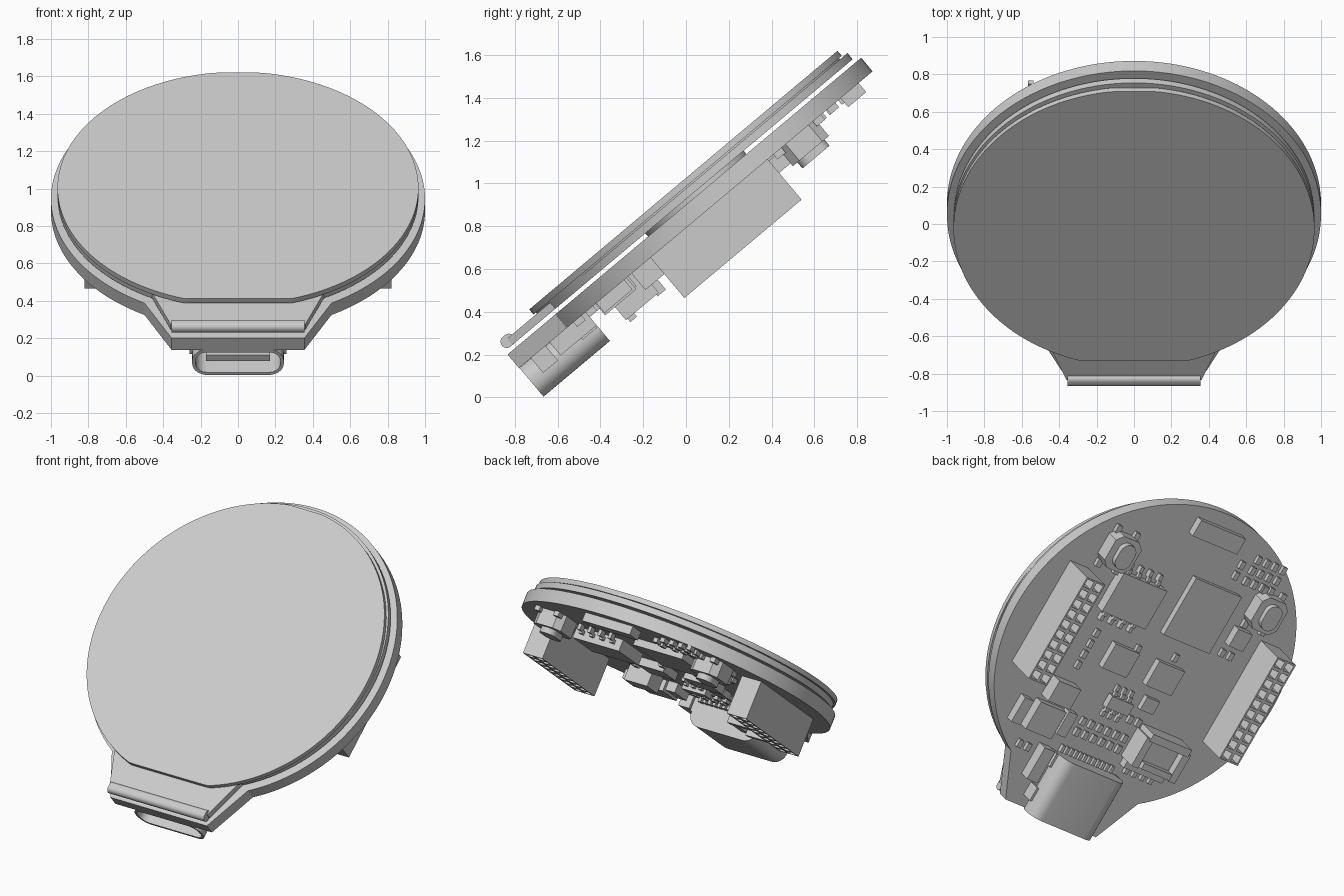
import bpy, bmesh, math
from mathutils import Matrix, Vector

cube = bpy.data.objects.get("Cube")
if cube:
    bpy.data.objects.remove(cube)

grey = bpy.data.materials.new("light_grey")
grey.use_nodes = True
colour = (0.6, 0.6, 0.6, 1)
grey.diffuse_color = colour
grey.node_tree.nodes["Principled BSDF"].inputs["Base Color"].default_value = colour

# Parts are laid out flat (disc centre at the origin), then leaned back
TILT = Matrix.Translation((0, 0.496, 0.416)) @ Matrix.Rotation(math.radians(40), 4, 'X')
BACK = 0.607          # rear face of the circuit board


def finish(name, bm, smooth=False):
    bmesh.ops.recalc_face_normals(bm, faces=bm.faces)
    mesh = bpy.data.meshes.new(name)
    bm.to_mesh(mesh)
    bm.free()
    mesh.materials.append(grey)
    ob = bpy.data.objects.new(name, mesh)
    bpy.context.collection.objects.link(ob)
    ob.matrix_world = TILT
    if smooth:
        bpy.ops.object.select_all(action='DESELECT')
        ob.select_set(True)
        bpy.context.view_layer.objects.active = ob
        bpy.ops.object.shade_smooth_by_angle(angle=math.radians(30))
    return ob


def add_prism(bm, pts, a, b, axis='Z'):
    """Extrude a 2D outline from a to b along an axis; returns the face at a."""
    place = {'Z': lambda p, t: (p[0], p[1], t),
             'Y': lambda p, t: (p[0], t, p[1]),
             'X': lambda p, t: (t, p[0], p[1])}[axis]
    lo = [bm.verts.new(place(p, a)) for p in pts]
    hi = [bm.verts.new(place(p, b)) for p in pts]
    for i in range(len(pts)):
        j = (i + 1) % len(pts)
        bm.faces.new((lo[i], lo[j], hi[j], hi[i]))
    bm.faces.new(hi)
    return bm.faces.new(lo[::-1])


def add_box(bm, x, y, sx, sy, h, base=BACK):
    """Box standing on the rear of the board, rising h away from it."""
    m = Matrix.Translation((x, y, base - h / 2)) @ Matrix.Diagonal((sx, sy, h, 1))
    bmesh.ops.create_cube(bm, size=1, matrix=m)


def boxes(name, items):
    bm = bmesh.new()
    for it in items:
        add_box(bm, *it)
    return finish(name, bm)


def rounded(cx, cy, w, h, r, n=8):
    pts = []
    for k, (sx, sy) in enumerate(((1, 1), (-1, 1), (-1, -1), (1, -1))):
        for i in range(n + 1):
            a = math.pi / 2 * (k + i / n)
            pts.append((cx + sx * (w / 2 - r) + r * math.cos(a),
                        cy + sy * (h / 2 - r) + r * math.sin(a)))
    return pts


def disc(r, cy=0, lo=-9, hi=9, tab=None, n=144):
    """Circle outline, clipped at lo and hi, with an optional (join, half, end) tab."""
    gap = math.asin(tab[0] / r) if tab else 0
    start = -math.pi / 2 + gap
    count = n + 1 if tab else n
    pts = []
    for i in range(count):
        a = start + (2 * math.pi - 2 * gap) * i / n
        pts.append((r * math.cos(a), min(hi, max(lo, cy + r * math.sin(a)))))
    clean = [p for i, p in enumerate(pts)
             if p[1] not in (lo, hi) or pts[i - 1][1] != p[1]
             or pts[(i + 1) % len(pts)][1] != p[1]]
    if tab:
        clean += [(-tab[1], tab[2]), (tab[1], tab[2])]
    return clean


def slab(name, outline, a, b):
    bm = bmesh.new()
    add_prism(bm, outline, a, b)
    return finish(name, bm, True)


# Board and display layers
slab("circuit_board", disc(1, tab=(0.5, 0.355, -1.157)), BACK, 0.69)
slab("display_backlight", disc(0.965, tab=(0.46, 0.36, -1.11)), 0.71, 0.748)
slab("display_spacer", disc(0.945, -0.022, lo=-0.93, hi=0.92), 0.74, 0.757)
slab("display_glass", disc(0.965, -0.022, lo=-0.944, hi=0.936), 0.755, 0.786)
slab("adhesive_pad", disc(0.3), 0.685, 0.715)

# Rounded fold of the display ribbon
bm = bmesh.new()
add_prism(bm, rounded(-1.115, 0.738, 0.07, 0.058, 0.028), -0.355, 0.355, 'X')
finish("ribbon_fold", bm, True)

# Two-row socket headers
for side, x in (("left", 0.75), ("right", -0.75)):
    bm = bmesh.new()
    size = Matrix.Translation((x, 0.003, 0.361)) @ Matrix.Diagonal((0.143, 0.715, 1, 1))
    bmesh.ops.create_grid(bm, x_segments=2, y_segments=10, size=0.5, matrix=size)
    cells = list(bm.faces)
    rim = [e for e in bm.edges if e.is_boundary]
    walls = bmesh.ops.extrude_edge_only(bm, edges=rim)["geom"]
    bmesh.ops.translate(bm, vec=(0, 0, BACK - 0.361),
                        verts=[g for g in walls if isinstance(g, bmesh.types.BMVert)])
    bmesh.ops.inset_individual(bm, faces=cells, thickness=0.014)
    holes = bmesh.ops.extrude_discrete_faces(bm, faces=cells)["faces"]
    bmesh.ops.translate(bm, vec=(0, 0, 0.08), verts=[v for f in holes for v in f.verts])
    finish(side + "_header", bm)

# Charging port: hollow rounded shell, tongue, contacts and feet
bm = bmesh.new()
mouth = add_prism(bm, rounded(0, 0.519, 0.49, 0.176, 0.08), -1.155, -0.75, 'Y')
bm.normal_update()
bmesh.ops.inset_region(bm, faces=[mouth], thickness=0.018)
inner = bmesh.ops.extrude_discrete_faces(bm, faces=[mouth])["faces"]
bmesh.ops.translate(bm, vec=(0, 0.32, 0), verts=[v for f in inner for v in f.verts])
finish("port_shell", bm, True)
boxes("port_tongue", [(0, -0.97, 0.34, 0.3, 0.04, 0.54)])
boxes("port_contacts", [(-0.19 + 0.035 * i, -0.735, 0.02, 0.06, 0.03) for i in range(12)])
boxes("port_feet", [(s * 0.245, y, 0.03, 0.09, 0.09)
                    for s in (-1, 1) for y in (-1.04, -0.8)])

# Push buttons
for side, s in (("left", 1), ("right", -1)):
    x, y = 0.575 * s, 0.54
    bm = bmesh.new()
    add_prism(bm, rounded(x, y, 0.2, 0.22, 0.04, 1), BACK - 0.1, BACK)
    for sx in (-1, 1):
        for sy in (-1, 1):
            add_box(bm, x + sx * 0.07, y + sy * 0.12, 0.035, 0.05, 0.03)
    finish(side + "_button_body", bm)
    bm = bmesh.new()
    add_prism(bm, rounded(x, y, 0.11, 0.165, 0.054), 0.47, BACK - 0.09)
    finish(side + "_button_cap", bm, True)

# Flat packages: x, y, width, length, height
boxes("main_chip", [(-0.19, 0.37, 0.36, 0.4, 0.045)])
boxes("antenna", [(0, 0.86, 0.35, 0.11, 0.055)])
boxes("small_chips", [(0.165, -0.08, 0.19, 0.17, 0.05), (-0.18, -0.075, 0.2, 0.17, 0.05),
                      (-0.51, 0.325, 0.11, 0.12, 0.06), (-0.19, -0.27, 0.1, 0.09, 0.04)])
boxes("power_parts", [(0.43, -0.4, 0.17, 0.14, 0.1), (0.61, -0.6, 0.07, 0.17, 0.06),
                      (0.435, -0.595, 0.2, 0.19, 0.07), (0.28, -0.57, 0.07, 0.16, 0.06),
                      (0.31, -0.86, 0.08, 0.22, 0.08)])


# Packages with legs along both long edges
def legged_chip(name, x, y, w, l, h, legs, pitch):
    parts = [(x, y, w, l, h, BACK - 0.008)]
    for i in range(legs):
        px = x + (i - (legs - 1) / 2) * pitch
        for s in (-1, 1):
            parts.append((px, y + s * (l / 2 + 0.015), 0.022, 0.03, 0.025, BACK - h / 2 + 0.012))
            parts.append((px, y + s * (l / 2 + 0.045), 0.022, 0.045, h / 2))
    boxes(name, parts)


legged_chip("memory_chip", 0.32, 0.3, 0.34, 0.27, 0.075, 4, 0.075)
legged_chip("regulator_chip", 0.01, -0.34, 0.17, 0.08, 0.05, 3, 0.055)

# Battery socket: base, U-shaped housing and contacts
boxes("battery_socket", [(-0.385, -0.55, 0.3, 0.26, 0.06), (-0.385, -0.42, 0.3, 0.05, 0.16),
                         (-0.385, -0.6, 0.22, 0.04, 0.17), (-0.385, -0.51, 0.22, 0.2, 0.11),
                         (-0.53, -0.53, 0.05, 0.2, 0.15), (-0.24, -0.53, 0.05, 0.2, 0.15)])
boxes("battery_contacts", [(-0.48 + 0.063 * i, -0.68, 0.025, 0.08, 0.03) for i in range(4)])

# Tiny resistors and capacitors in rows: x, y, columns, rows
tiny = []
for x, y, cols, rows in ((-0.455, 0.74, 4, 3), (0, -0.56, 6, 2), (0.4, -0.1, 1, 4),
                         (0.45, -0.8, 2, 1), (-0.19, 0.06, 1, 1), (-0.5, 0.2, 2, 1),
                         (-0.16, -0.4, 2, 1), (0.08, 0.02, 1, 1), (-0.27, 0.71, 1, 2)):
    for i in range(cols):
        for j in range(rows):
            tiny.append((x + (i - (cols - 1) / 2) * 0.065,
                         y + (j - (rows - 1) / 2) * 0.075, 0.03, 0.05, 0.028))
boxes("tiny_parts", tiny)
